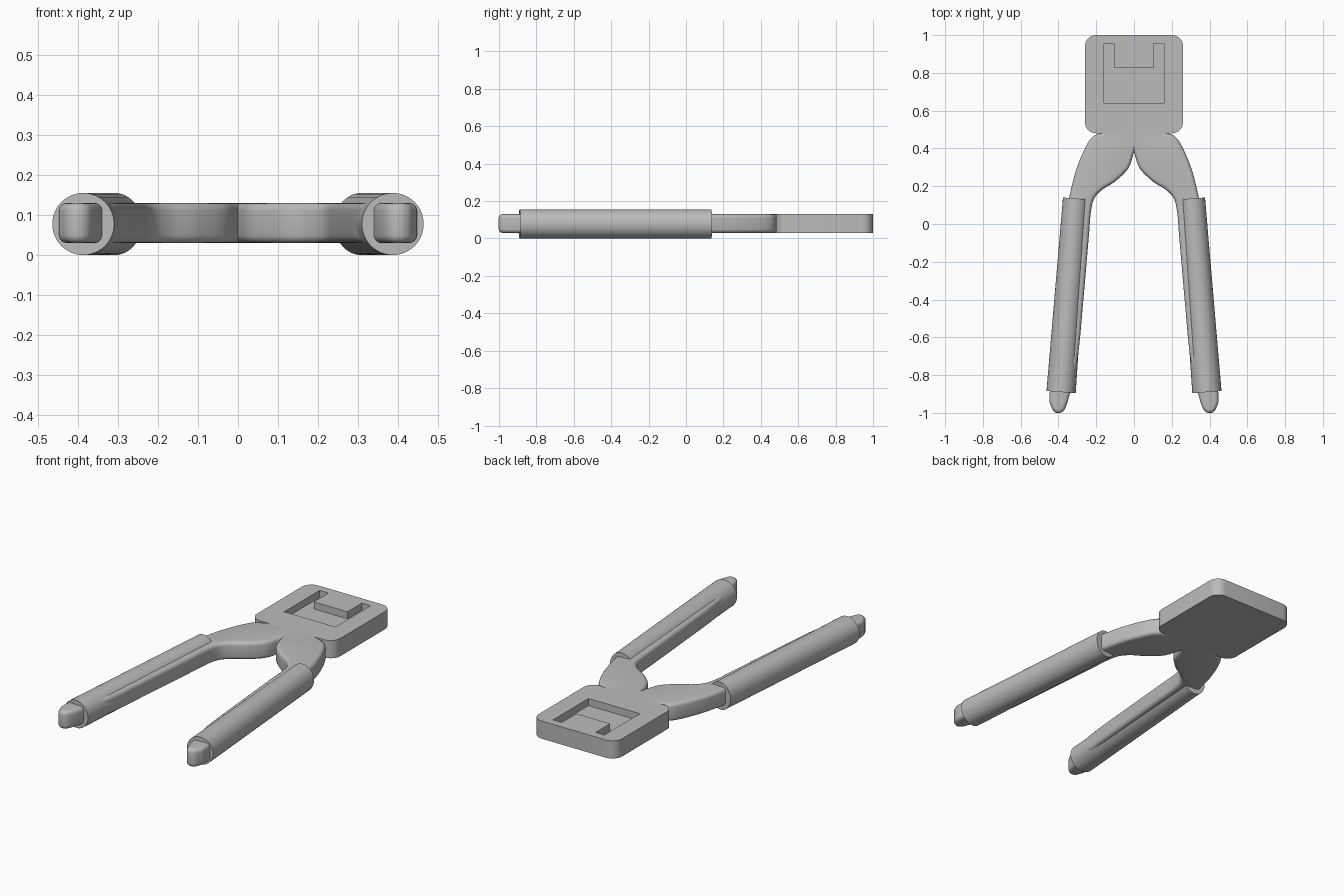
import bpy, bmesh, math
from mathutils import Vector, Matrix

cube = bpy.data.objects.get("Cube")
if cube:
    bpy.data.objects.remove(cube, do_unlink=True)

grey = bpy.data.materials.new("plain_grey")
grey.use_nodes = True
colour = (0.5, 0.5, 0.5, 1)
grey.diffuse_color = colour
grey.node_tree.nodes["Principled BSDF"].inputs["Base Color"].default_value = colour

Z_LOW, Z_HIGH = 0.03, 0.13


def spline(points, steps=6):
    """Smooth open curve through the points."""
    p = [Vector(q) for q in points]
    p = [2 * p[0] - p[1]] + p + [2 * p[-1] - p[-2]]
    out = []
    for a, b, c, d in zip(p, p[1:], p[2:], p[3:]):
        for i in range(steps):
            t = i / steps
            out.append(0.5 * (2 * b + (c - a) * t + (2 * a - 5 * b + 4 * c - d) * t * t
                              + (3 * b - a - 3 * c + d) * t ** 3))
    return out + [p[-2]]


def prism(outline, low, high):
    bm = bmesh.new()
    face = bm.faces.new([bm.verts.new((x, y, low)) for x, y in outline])
    top = bmesh.ops.extrude_face_region(bm, geom=[face])["geom"]
    verts = [v for v in top if isinstance(v, bmesh.types.BMVert)]
    bmesh.ops.translate(bm, verts=verts, vec=(0, 0, high - low))
    bmesh.ops.recalc_face_normals(bm, faces=bm.faces)
    return bm


def make(name, bm):
    mesh = bpy.data.meshes.new(name)
    bm.to_mesh(mesh)
    bm.free()
    mesh.materials.append(grey)
    obj = bpy.data.objects.new(name, mesh)
    bpy.context.collection.objects.link(obj)
    return obj


def activate(obj):
    bpy.ops.object.select_all(action="DESELECT")
    obj.select_set(True)
    bpy.context.view_layer.objects.active = obj


def smooth(obj, angle=35):
    activate(obj)
    bpy.ops.object.shade_smooth_by_angle(angle=math.radians(angle))


def mirror(obj):
    mod = obj.modifiers.new("mirror", "MIRROR")
    mod.merge_threshold = 0.0005
    activate(obj)
    bpy.ops.object.modifier_apply(modifier=mod.name)


# Head block with rounded corners
bm = prism([(-0.26, 0.48), (0.26, 0.48), (0.26, 1), (-0.26, 1)], Z_LOW, Z_HIGH)
upright = [e for e in bm.edges if abs(e.verts[0].co.z - e.verts[1].co.z) > 0.01]
bmesh.ops.bevel(bm, geom=upright, offset=0.06, segments=8, profile=0.5, affect="EDGES")
head = make("head", bm)

# U-shaped recess cut into the top of the head
u_shape = [(-0.16, 0.64), (0.16, 0.64), (0.16, 0.955), (0.105, 0.955),
           (0.105, 0.825), (-0.105, 0.825), (-0.105, 0.955), (-0.16, 0.955)]
cutter = make("recess_cutter", prism(u_shape, 0.09, 0.2))
cutter.hide_render = True
cut = head.modifiers.new("recess", "BOOLEAN")
cut.operation, cut.solver, cut.object = "DIFFERENCE", "EXACT", cutter
activate(head)
bpy.ops.object.modifier_apply(modifier=cut.name)
bpy.data.objects.remove(cutter, do_unlink=True)
smooth(head)

# Curved arms running down through the grips to the tips
path = spline([(0, 0.38), (0.03, 0.295), (0.1, 0.225), (0.17, 0.18), (0.213, 0.13),
               (0.23, 0.05), (0.238, -0.05), (0.268, -0.4), (0.297, -0.7), (0.338, -0.89),
               (0.362, -0.97), (0.385, -0.998), (0.415, -0.998), (0.437, -0.97),
               (0.446, -0.89), (0.412, -0.5), (0.368, 0), (0.345, 0.13), (0.31, 0.275),
               (0.26, 0.4), (0.22, 0.46), (0.18, 0.48)])
bm = prism(path + [Vector((0, 0.48))], Z_LOW, Z_HIGH)


def on_seam(item):
    return (all(abs(v.co.x) < 1e-4 for v in item.verts)
            or all(abs(v.co.y - 0.48) < 1e-4 for v in item.verts))


rims = [e for e in bm.edges
        if abs(e.verts[0].co.z - e.verts[1].co.z) < 0.01 and not on_seam(e)]
bmesh.ops.bevel(bm, geom=rims, offset=0.02, segments=4, profile=0.5, affect="EDGES")
bmesh.ops.delete(bm, geom=[f for f in bm.faces if on_seam(f)], context="FACES")
arms = make("arms", bm)
mirror(arms)
smooth(arms)

# Slightly tapered round grips
tail, nose = Vector((0.386, -0.89, 0.0775)), Vector((0.308, 0.135, 0.0775))
axis = nose - tail
bm = bmesh.new()
bmesh.ops.create_cone(bm, cap_ends=True, segments=48, radius1=0.0775, radius2=0.0775,
                      depth=axis.length)
for v in bm.verts:
    if v.co.z > 0:
        v.co.x *= 0.88
turn = Matrix.Rotation(math.atan2(-axis.x, axis.y), 4, "Z") @ Matrix.Rotation(-math.pi / 2, 4, "X")
bmesh.ops.transform(bm, verts=bm.verts, matrix=Matrix.Translation((nose + tail) / 2) @ turn)
grips = make("grips", bm)
mirror(grips)
smooth(grips)
